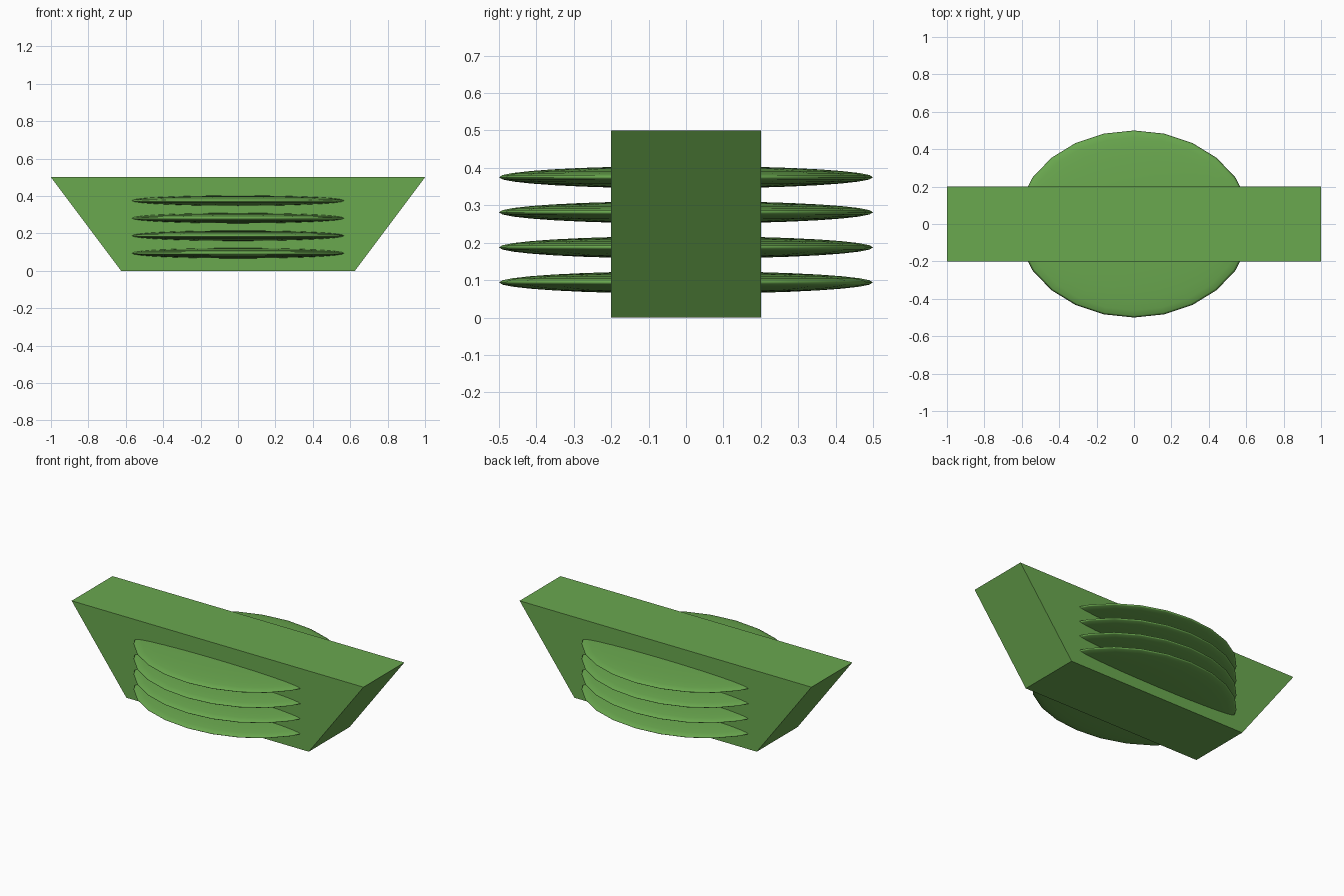
import bpy, bmesh
from mathutils import Matrix

if "Cube" in bpy.data.objects:
    bpy.data.objects.remove(bpy.data.objects["Cube"])

green = bpy.data.materials.new("leaf green")
green.diffuse_color = (0.144, 0.392, 0.078, 1)
green.use_nodes = True
green.node_tree.nodes["Principled BSDF"].inputs["Base Color"].default_value = green.diffuse_color


def add_object(name, bm):
    bmesh.ops.recalc_face_normals(bm, faces=bm.faces)
    mesh = bpy.data.meshes.new(name)
    bm.to_mesh(mesh)
    bm.free()
    mesh.materials.append(green)
    obj = bpy.data.objects.new(name, mesh)
    bpy.context.collection.objects.link(obj)
    return obj


# Tapered body: trapezoid profile extruded front to back
bm = bmesh.new()
profile = [(-0.625, 0), (0.625, 0), (1, 0.5), (-1, 0.5)]
face = bm.faces.new([bm.verts.new((x, -0.2, z)) for x, z in profile])
ext = bmesh.ops.extrude_face_region(bm, geom=[face])
back = [v for v in ext["geom"] if isinstance(v, bmesh.types.BMVert)]
bmesh.ops.translate(bm, verts=back, vec=(0, 0.4, 0))
add_object("tapered_body", bm)

# Four flat oval discs passing through the body
for i in range(4):
    bm = bmesh.new()
    place = Matrix.Translation((0, 0, 0.09375 * (i + 1))) @ Matrix.Diagonal((0.625, 0.5, 0.03, 1))
    bmesh.ops.create_uvsphere(bm, u_segments=24, v_segments=16, radius=1, matrix=place)
    for f in bm.faces:
        f.smooth = True
    add_object(f"oval_disc_{i + 1}", bm)
